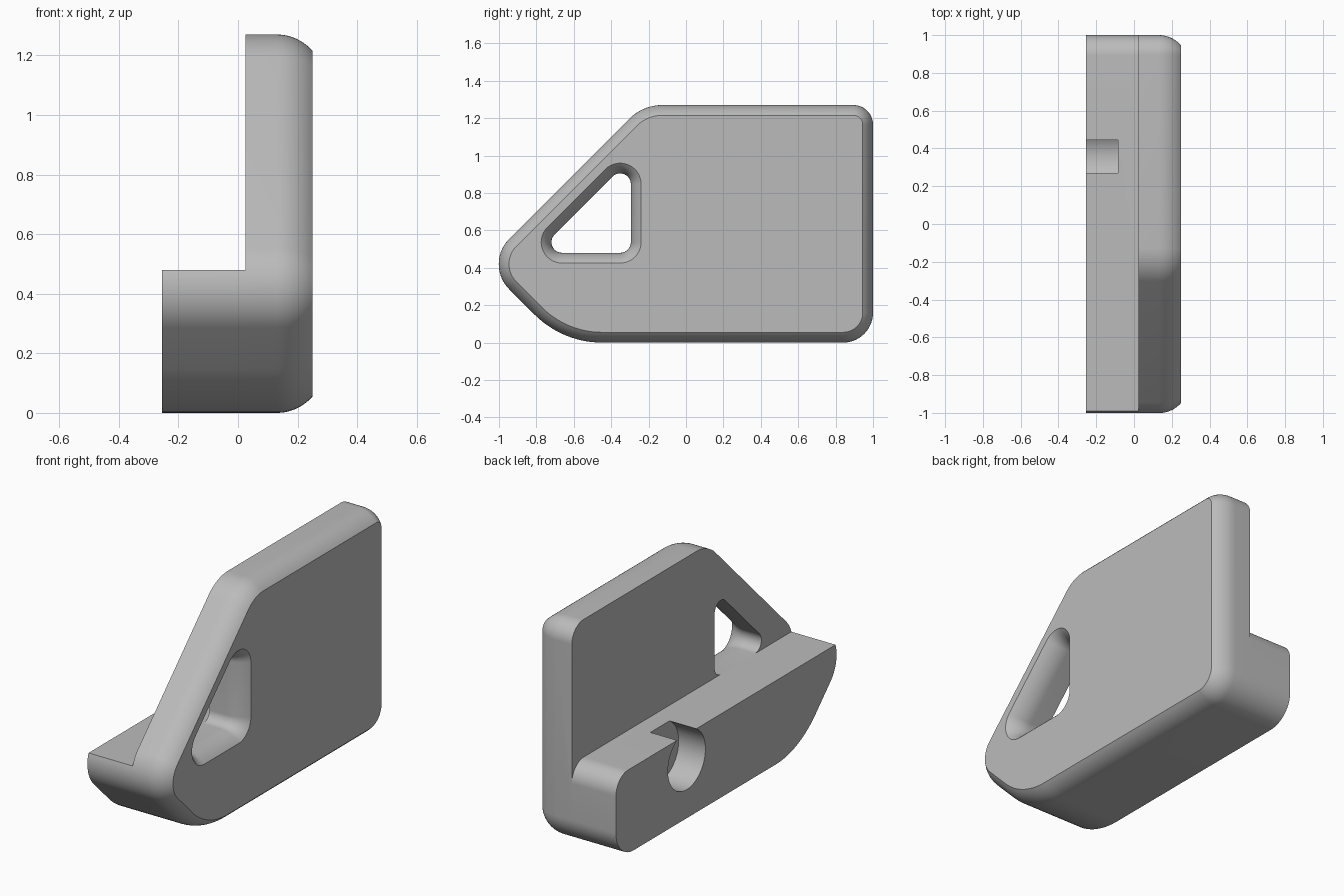
import bpy, bmesh, math
from mathutils import Vector

if "Cube" in bpy.data.objects:
    bpy.data.objects.remove(bpy.data.objects["Cube"])

grey = bpy.data.materials.new("neutral grey")
grey.use_nodes = True
colour = (0.5, 0.5, 0.5, 1)
grey.diffuse_color = colour
grey.node_tree.nodes["Principled BSDF"].inputs["Base Color"].default_value = colour

X_BACK, X_STEP, X_FACE = -0.255, 0.025, 0.25
LEDGE = 0.48
FLARE, DEPTH = 0.055, 0.12      # inset and depth of the rounded rim


def rounded(corners, inset=0.0, steps=14):
    """Counter-clockwise (y, z, radius) corners, moved inward and filleted."""
    pts, n = [], len(corners)
    for i, (y, z, r) in enumerate(corners):
        c = Vector((y, z))
        a = (c - Vector(corners[i - 1][:2])).normalized()
        b = (Vector(corners[(i + 1) % n][:2]) - c).normalized()
        turn = a.angle_signed(b)
        turn = abs(turn)
        left_a, left_b = Vector((-a.y, a.x)), Vector((-b.y, b.x))
        # the fillet centre stays put while the radius follows the inset
        centre = c + (left_a + left_b).normalized() * r / math.cos(turn / 2)
        start = math.atan2(-left_a.y, -left_a.x)
        for k in range(steps + 1):
            t = start + turn * k / steps
            pts.append(centre + (r - inset) * Vector((math.cos(t), math.sin(t))))
    return pts


def loft(name, sections):
    """Closed solid through (x, outline) sections."""
    bm = bmesh.new()
    rings = [[bm.verts.new((x, p.x, p.y)) for p in pts] for x, pts in sections]
    n = len(rings[0])
    for low, high in zip(rings, rings[1:]):
        for i in range(n):
            j = (i + 1) % n
            bm.faces.new((low[i], low[j], high[j], high[i]))
    bm.faces.new(rings[0][::-1])
    bm.faces.new(rings[-1])
    bmesh.ops.recalc_face_normals(bm, faces=bm.faces)
    mesh = bpy.data.meshes.new(name)
    bm.to_mesh(mesh)
    bm.free()
    obj = bpy.data.objects.new(name, mesh)
    bpy.context.collection.objects.link(obj)
    mesh.materials.append(grey)
    return obj


def combine(target, other, operation):
    mod = target.modifiers.new("combine", "BOOLEAN")
    mod.operation, mod.solver, mod.object = operation, "EXACT", other
    bpy.context.view_layer.objects.active = target
    bpy.ops.object.modifier_apply(modifier=mod.name)
    bpy.data.objects.remove(other)


def rim(corners, sign, steps=10):
    """Sections of the rounded rim, ending in a crisp edge at the face."""
    half = math.atan(FLARE / DEPTH)
    radius = DEPTH / math.sin(2 * half)
    out = []
    for k in range(steps + 1):
        t = 2 * half * k / steps
        out.append((X_FACE - DEPTH + radius * math.sin(t),
                    rounded(corners, sign * radius * (1 - math.cos(t)))))
    return out


# Tall plate with a rounded rim on its outer face
outline = [(-1.08, 0.42, 0.19), (-0.66, 0, 0.51), (1, 0, 0.16),
           (1, 1.27, 0.105), (-0.23, 1.27, 0.25)]
body = loft("bracket_body", [(X_STEP, rounded(outline))] + rim(outline, 1))

# Triangular window with a flared mouth
window = [(-0.8, LEDGE, 0.057), (-0.295, LEDGE, 0.057), (-0.295, 0.985, 0.057)]
flared = rim(window, -1)
cutter = loft("window_cutter", [(X_STEP - 0.1, rounded(window))] + flared
              + [(X_FACE + 0.1, flared[-1][1])])
combine(body, cutter, "DIFFERENCE")

# Low ledge following the lower part of the plate outline
lower = [p for p in rounded(outline) if p.y < LEDGE - 0.005]
top_back = rounded([(0, 0, 0), (1, 0, 0), (1, LEDGE, 0.11), (0, LEDGE, 0)])
arc = [p for p in top_back if p.x > 0.8 and p.y > 0.2]
ledge_outline = [Vector((-0.991, LEDGE))] + lower + arc
ledge = loft("ledge", [(X_BACK, ledge_outline), (X_STEP, ledge_outline)])

# Round pocket breaking through the top of the ledge
bpy.ops.mesh.primitive_cylinder_add(vertices=64, radius=0.17, depth=0.34,
                                    location=(X_BACK, 0.358, 0.334),
                                    rotation=(0, math.pi / 2, 0))
pocket = bpy.context.object
pocket.data.materials.append(grey)
combine(ledge, pocket, "DIFFERENCE")
combine(body, ledge, "UNION")

bpy.ops.object.select_all(action="DESELECT")
body.select_set(True)
bpy.context.view_layer.objects.active = body
bpy.ops.object.shade_smooth_by_angle(angle=math.radians(30))
